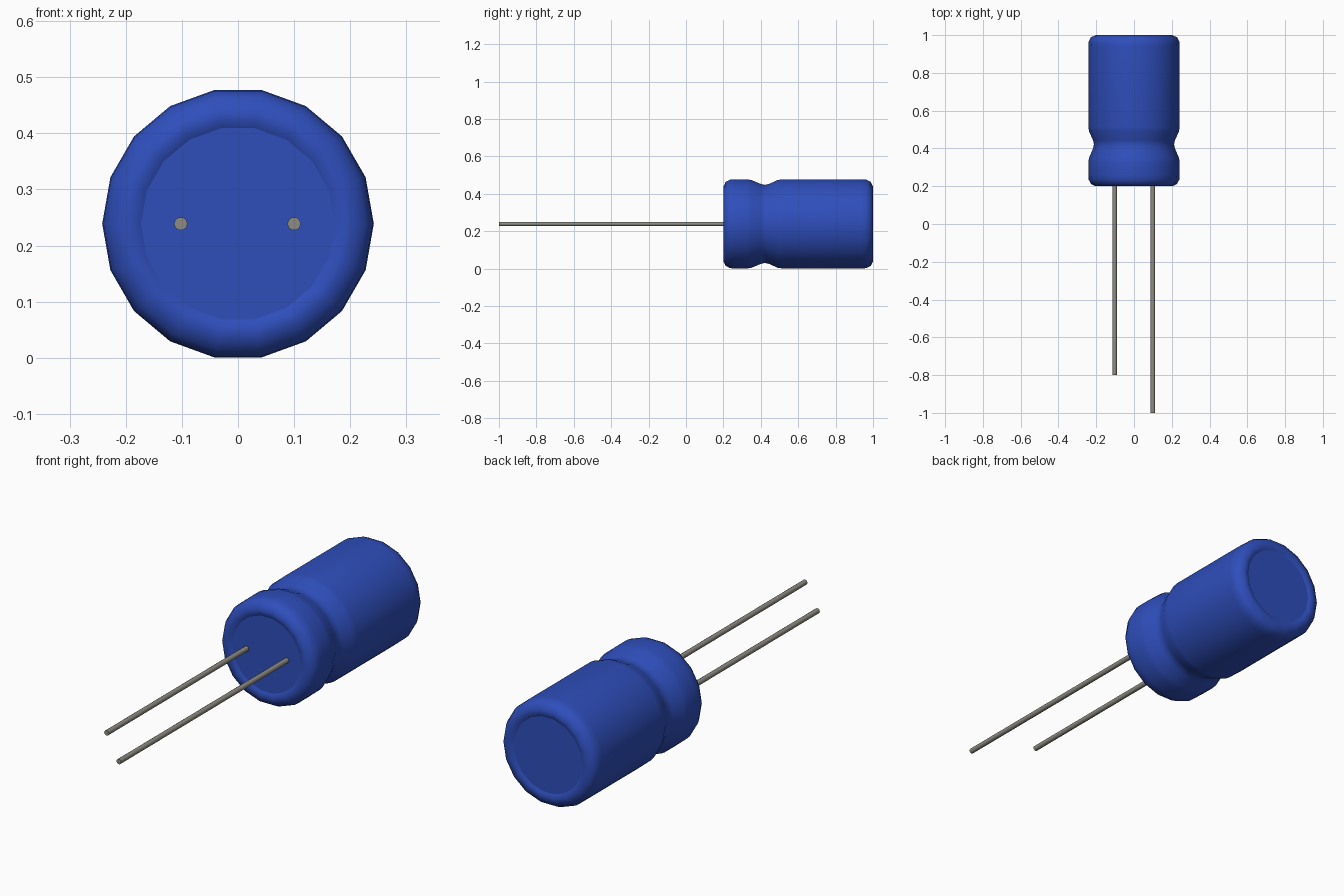
import bpy, bmesh, math

if "Cube" in bpy.data.objects:
    bpy.data.objects.remove(bpy.data.objects["Cube"])

CZ = 0.239   # height of the can axis


def material(name, rgb):
    m = bpy.data.materials.new(name)
    m.diffuse_color = (*rgb, 1)
    m.use_nodes = True
    m.node_tree.nodes["Principled BSDF"].inputs["Base Color"].default_value = m.diffuse_color
    return m


blue = material("blue sleeve", (0.028, 0.077, 0.50))
grey = material("grey wire", (0.27, 0.26, 0.225))


def lathe(name, profile, sides, mat, x=0.0):
    """Revolve (y, radius) points round a y-axis line and cap both ends."""
    bm = bmesh.new()
    rings = []
    for y, r in profile:
        rings.append([bm.verts.new((x + r * math.cos(2 * math.pi * i / sides), y,
                                    CZ + r * math.sin(2 * math.pi * i / sides)))
                      for i in range(sides)])
    for a, b in zip(rings, rings[1:]):
        for i in range(sides):
            j = (i + 1) % sides
            bm.faces.new((a[i], a[j], b[j], b[i])).smooth = True
    # flat caps with crisp borders
    for ring in (rings[0], rings[-1]):
        cap = bm.faces.new(ring)
        for e in cap.edges:
            e.smooth = False
    bmesh.ops.recalc_face_normals(bm, faces=bm.faces)
    me = bpy.data.meshes.new(name)
    bm.to_mesh(me)
    bm.free()
    me.materials.append(mat)
    ob = bpy.data.objects.new(name, me)
    bpy.context.collection.objects.link(ob)
    return ob


# Can: rolled rim, crimped groove, long barrel, rolled rim
can = [(0.207, 0.173), (0.200, 0.186), (0.200, 0.203), (0.212, 0.228),
       (0.235, 0.240), (0.260, 0.242), (0.325, 0.242), (0.350, 0.238),
       (0.400, 0.217), (0.422, 0.212), (0.444, 0.217), (0.490, 0.238),
       (0.515, 0.242), (0.940, 0.242), (0.965, 0.240), (0.988, 0.228),
       (1.000, 0.203), (1.000, 0.186), (0.993, 0.173)]
lathe("can", can, 18, blue)

# Wire leads, one shorter than the other
for name, x, tip in (("short_lead", -0.102, -0.8), ("long_lead", 0.1, -1.0)):
    lathe(name, [(tip, 0.012), (0.22, 0.012)], 10, grey, x)
